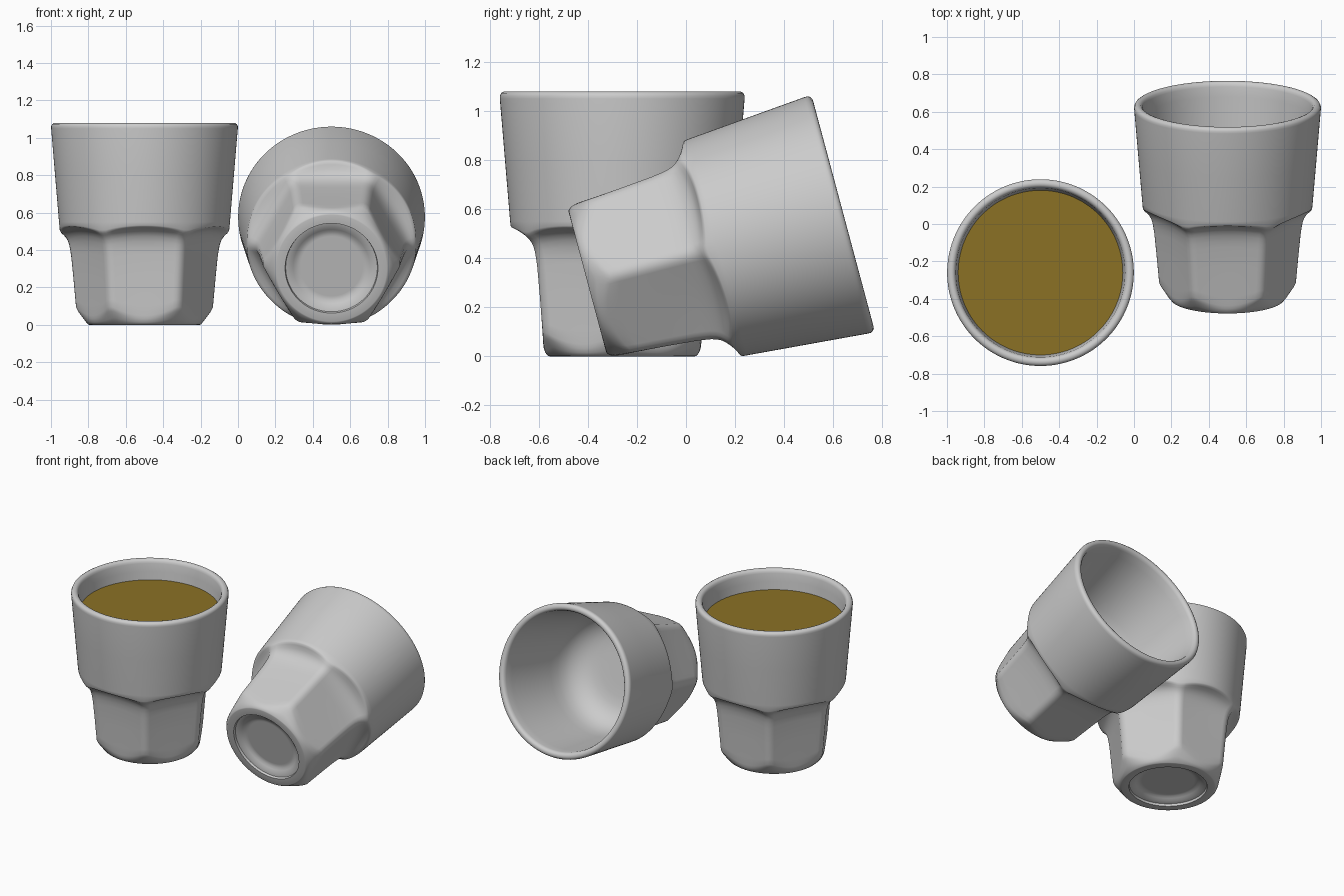
import bpy, bmesh
from math import cos, radians, pi, sin

SEG = 144          # 24 columns per side of the hexagonal foot
CAP = 1.13         # softened hexagon corner, relative to the flat's distance

# Rows run from the underside up the outside, over the rim and down inside.
# (r, z) is round; (r, z, r_corner, z_corner) blends from flat centre to hexagon corner.
underside = [(0.165, 0.045), (0.175, 0.045), (0.19, 0.041), (0.205, 0.033), (0.22, 0.023),
             (0.238, 0.018), (0.245, 0.016), (0.248, 0.0), (0.258, 0.0), (0.295, 0.0),
             (0.302, 0.002)]
foot = [(0.313, 0.014, 0.329, 0.037), (0.3195, 0.032, 0.355, 0.072),
        (0.322, 0.050, 0.366, 0.096), (0.325, 0.10, 0.3695, 0.135),
        (0.336, 0.25, 0.380, 0.25), (0.346, 0.38, 0.391, 0.36)]
shoulder = [(0.351, 0.415, 0.396, 0.395), (0.359, 0.447, 0.402, 0.427),
            (0.371, 0.475, 0.410, 0.450), (0.388, 0.497, 0.420, 0.467),
            (0.410, 0.511, 0.432, 0.480), (0.435, 0.520, 0.443, 0.490),
            (0.450, 0.525, 0.449, 0.498), (0.455, 0.532, 0.453, 0.507)]
body = [(0.457, 0.55), (0.478, 0.80), (0.499, 1.05)]
rim = [(0.499, 1.062), (0.494, 1.073), (0.484, 1.079), (0.474, 1.08),
       (0.464, 1.077), (0.456, 1.068), (0.452, 1.055)]
inside = [(0.446, 1.0), (0.424, 0.80), (0.403, 0.62), (0.393, 0.555), (0.375, 0.50),
          (0.35, 0.46), (0.315, 0.427), (0.275, 0.406), (0.23, 0.394), (0.17, 0.39),
          (0.10, 0.39)]


def make_cup(name, location, tilt):
    bm = bmesh.new()
    rings = []
    for row in underside + foot + shoulder + body + rim + inside:
        rf, zf = row[:2]
        rc, zc = row[-2:]
        ring = []
        for i in range(SEG):
            a = 2 * pi * i / SEG
            # angle from the nearest flat centre; corners lie on +x and -x
            t = (a % (pi / 3)) - pi / 6
            s = (min(1 / cos(t), CAP) - 1) / (CAP - 1)
            r, z = rf + (rc - rf) * s, zf + (zc - zf) * s
            ring.append(bm.verts.new((r * cos(a), r * sin(a), z)))
        rings.append(ring)
    for lo, hi in zip(rings, rings[1:]):
        for i in range(SEG):
            j = (i + 1) % SEG
            bm.faces.new((lo[i], lo[j], hi[j], hi[i]))
    bm.faces.new(rings[0][::-1])
    bm.faces.new(rings[-1])
    bmesh.ops.recalc_face_normals(bm, faces=bm.faces)
    mesh = bpy.data.meshes.new(name)
    bm.to_mesh(mesh)
    bm.free()
    ob = bpy.data.objects.new(name, mesh)
    bpy.context.collection.objects.link(ob)
    ob.location = location
    ob.rotation_euler.x = tilt
    bpy.ops.object.select_all(action='DESELECT')
    ob.select_set(True)
    bpy.context.view_layer.objects.active = ob
    bpy.ops.object.shade_smooth_by_angle(angle=radians(45))
    return ob


# Upright cup, and a second one lying on its side
make_cup("upright_cup", (-0.5, -0.26, 0), 0)
make_cup("lying_cup", (0.5, -0.402, 0.303), radians(-75))

# Drink surface in the upright cup
bpy.ops.mesh.primitive_circle_add(vertices=SEG, radius=0.44, fill_type='NGON',
                                  location=(-0.5, -0.26, 0.945))
drink = bpy.context.object
drink.name = "drink_surface"
mat = bpy.data.materials.new("drink_brown")
mat.diffuse_color = (0.256, 0.167, 0.018, 1)
drink.data.materials.append(mat)
